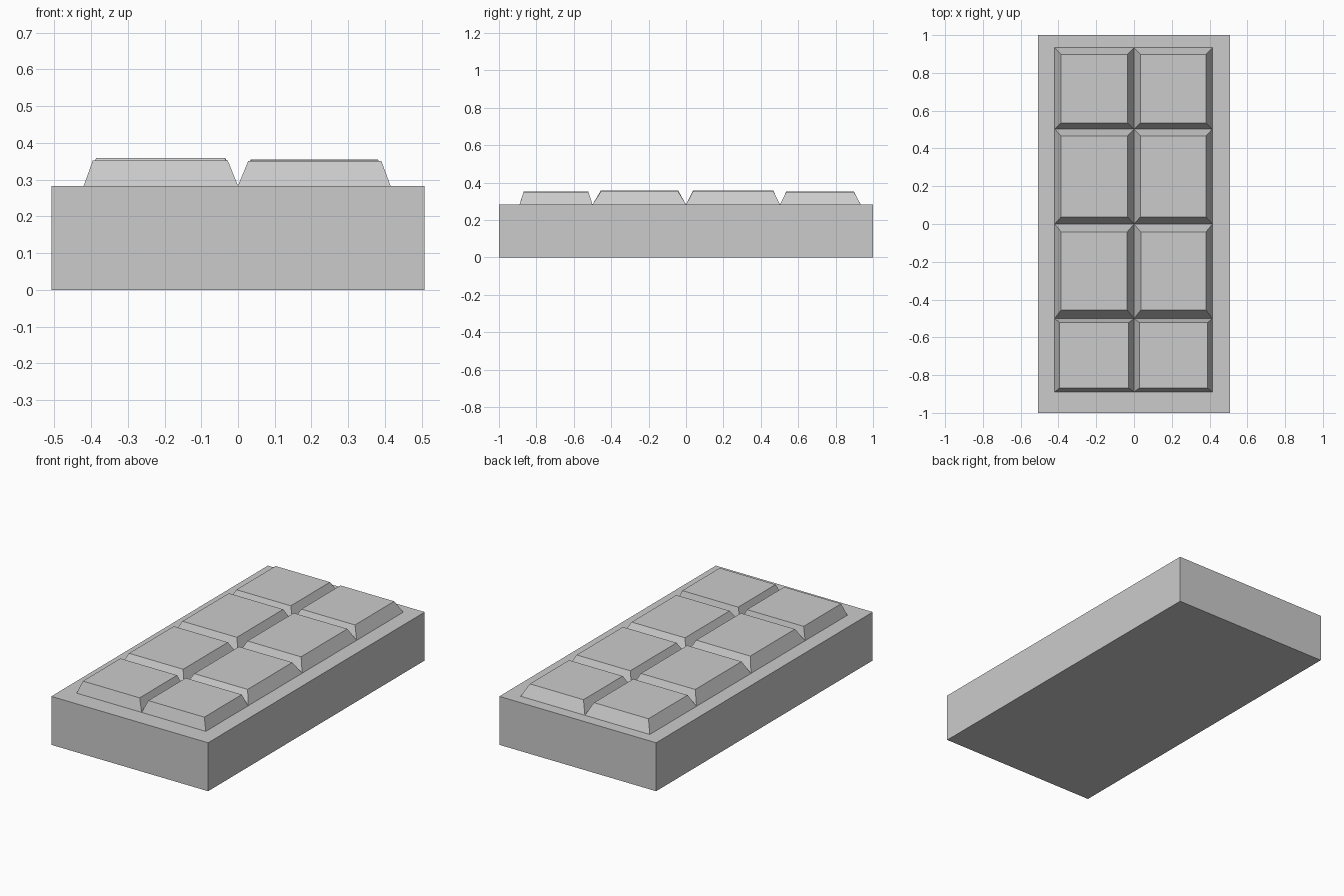
import bpy, bmesh

if "Cube" in bpy.data.objects:
    bpy.data.objects.remove(bpy.data.objects["Cube"])

BASE_Z = 0.283


def frustum(name, bottom, top, z0, z1):
    """Four-sided block; bottom and top are (x0, x1, y0, y1)."""
    bm = bmesh.new()
    rings = []
    for (x0, x1, y0, y1), z in ((bottom, z0), (top, z1)):
        rings.append([bm.verts.new((x, y, z)) for x, y in
                      ((x0, y0), (x1, y0), (x1, y1), (x0, y1))])
    low, high = rings
    bm.faces.new(low[::-1])
    bm.faces.new(high)
    for i in range(4):
        j = (i + 1) % 4
        bm.faces.new((low[i], low[j], high[j], high[i]))
    mesh = bpy.data.meshes.new(name)
    bm.to_mesh(mesh)
    bm.free()
    obj = bpy.data.objects.new(name, mesh)
    bpy.context.collection.objects.link(obj)
    return obj


# Slab
slab = (-0.507, 0.507, -1, 1)
frustum("slab", slab, slab, 0, BASE_Z)

# Raised squares: base y range, top y range, x insets (outer, inner), left/right top height
rows = [
    (-0.89, -0.50, -0.868, -0.522, 0.025, 0.028, 0.352, 0.351),
    (-0.50, 0.0, -0.455, -0.042, 0.034, 0.036, 0.359, 0.353),
    (0.0, 0.503, 0.038, 0.466, 0.034, 0.034, 0.358, 0.355),
    (0.503, 0.934, 0.536, 0.898, 0.034, 0.034, 0.352, 0.351),
]
for r, (y0, y1, ty0, ty1, outer, inner, left_z, right_z) in enumerate(rows, 1):
    frustum(f"left_square_{r}", (-0.42, 0, y0, y1),
            (-0.42 + outer, -inner, ty0, ty1), BASE_Z, left_z)
    frustum(f"right_square_{r}", (0, 0.415, y0, y1),
            (inner, 0.415 - outer, ty0, ty1), BASE_Z, right_z)
